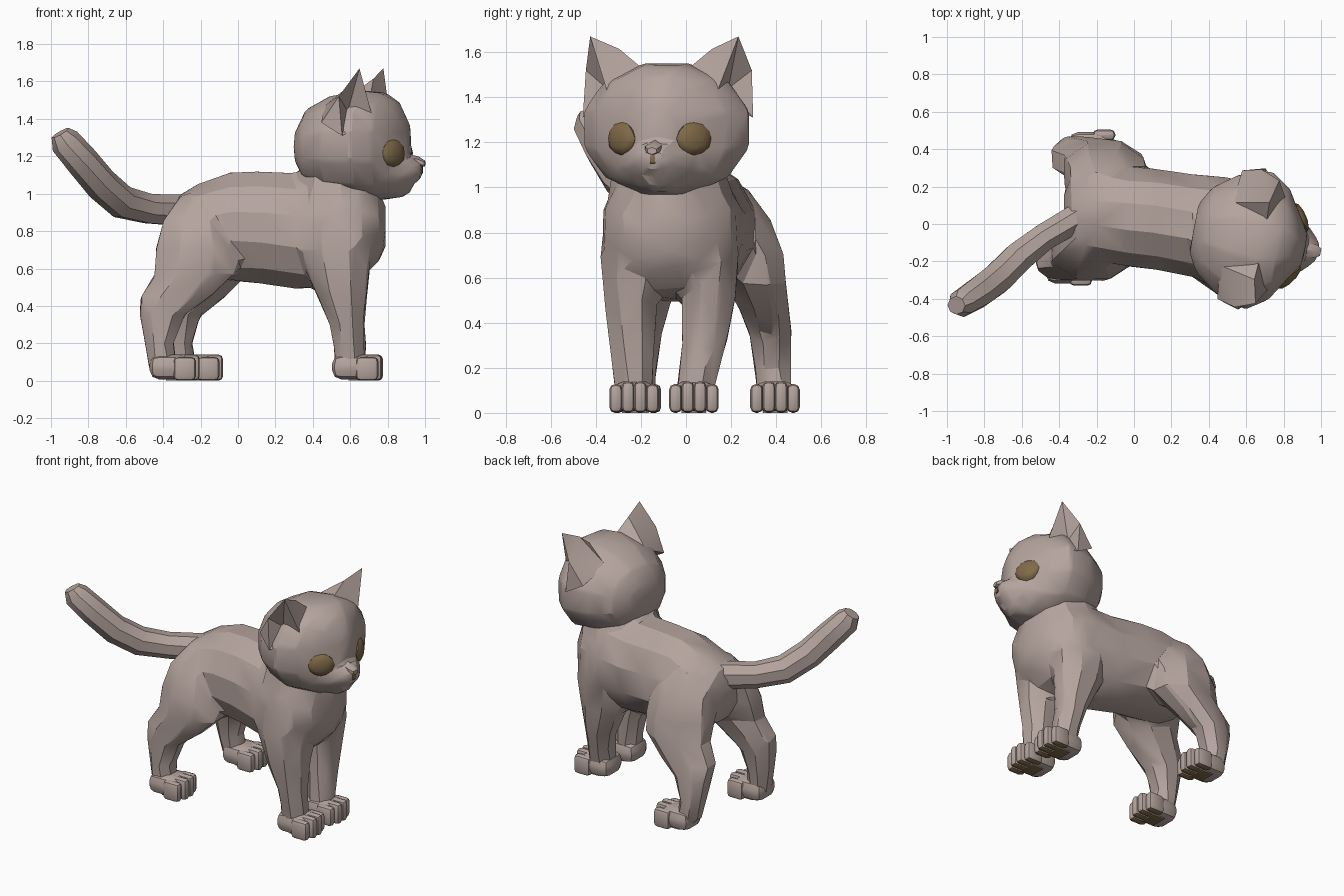
import bpy, bmesh, math
from mathutils import Vector, Matrix
from mathutils.bvhtree import BVHTree

if "Cube" in bpy.data.objects:
    bpy.data.objects.remove(bpy.data.objects["Cube"])


def material(name, rgb):
    m = bpy.data.materials.new(name)
    m.diffuse_color = (*rgb, 1)
    m.use_nodes = True
    m.node_tree.nodes["Principled BSDF"].inputs["Base Color"].default_value = m.diffuse_color
    return m


FUR = material("warm grey fur", (0.46, 0.37, 0.34))
GOLD = material("golden brown", (0.22, 0.145, 0.065))
X, Y, Z = Vector((1, 0, 0)), Vector((0, 1, 0)), Vector((0, 0, 1))
HEAD = Matrix.Translation((0.63, -0.08, 1.25)) @ Matrix.Rotation(math.radians(-11), 4, 'Z')


def finish(name, bm, mats=(FUR,), matrix=None, angle=37, fuse=None):
    """Turn a bmesh into an object; fuse = (voxel, ratio) melts parts into one faceted skin."""
    bmesh.ops.recalc_face_normals(bm, faces=bm.faces)
    if matrix:
        bm.transform(matrix)
    me = bpy.data.meshes.new(name)
    bm.to_mesh(me)
    bm.free()
    for m in mats:
        me.materials.append(m)
    ob = bpy.data.objects.new(name, me)
    bpy.context.collection.objects.link(ob)
    if fuse:
        rem = ob.modifiers.new("melt", 'REMESH')
        rem.mode, rem.voxel_size = 'VOXEL', fuse[0]
        smo = ob.modifiers.new("soften", 'SMOOTH')
        smo.factor, smo.iterations = 0.5, 5
        dec = ob.modifiers.new("facet", 'DECIMATE')
        dec.ratio = fuse[1]
        bpy.context.view_layer.update()
        me = bpy.data.meshes.new_from_object(ob.evaluated_get(bpy.context.evaluated_depsgraph_get()))
        ob.modifiers.clear()
        me.materials.clear()
        for m in mats:
            me.materials.append(m)
        ob.data = me
    bpy.ops.object.select_all(action='DESELECT')
    ob.select_set(True)
    bpy.context.view_layer.objects.active = ob
    bpy.ops.object.shade_smooth_by_angle(angle=math.radians(angle))
    return ob


def loft(bm, rings, n, u=None, v=None, power=2.0):
    """Skin rings (x, y, z, half_u, half_v); without u and v they follow the path."""
    loops = []
    grow = 1 / math.cos(math.pi / n)
    for i, (x, y, z, a, b) in enumerate(rings):
        c, uu, vv = Vector((x, y, z)), u, v
        if u is None:
            p, q = rings[max(i - 1, 0)], rings[min(i + 1, len(rings) - 1)]
            t = (Vector(q[:3]) - Vector(p[:3])).normalized()
            uu = t.cross(Z).normalized()
            vv = uu.cross(t)
        loop = []
        for k in range(n):
            w = 2 * math.pi * (k + 0.5) / n
            cs, sn = math.cos(w), math.sin(w)
            cs = math.copysign(abs(cs) ** (2 / power), cs) * grow
            sn = math.copysign(abs(sn) ** (2 / power), sn) * grow
            loop.append(bm.verts.new(c + uu * (a * cs) + vv * (b * sn)))
        loops.append(loop)
    for l0, l1 in zip(loops, loops[1:]):
        for k in range(n):
            j = (k + 1) % n
            bm.faces.new((l0[k], l0[j], l1[j], l1[k]))
    bm.faces.new(loops[0])
    bm.faces.new(loops[-1])


def block(bm, centre, size, bevel):
    mat = Matrix.Translation(centre) @ Matrix.Diagonal((*size, 1))
    verts = bmesh.ops.create_cube(bm, size=1, matrix=mat)["verts"]
    edges = list({e for v in verts for e in v.link_edges})
    bmesh.ops.bevel(bm, geom=edges, offset=bevel, segments=2, affect='EDGES', profile=0.5)


# Torso and neck. Torso: x, centre y, half width, bottom z, top z
body = bmesh.new()
torso = [(-0.375, 0.07, 0.10, 0.72, 0.90), (-0.335, 0.07, 0.19, 0.63, 0.98),
         (-0.22, 0.06, 0.25, 0.56, 1.05), (-0.04, 0.04, 0.265, 0.535, 1.115),
         (0.12, 0.025, 0.27, 0.52, 1.12), (0.32, -0.01, 0.275, 0.49, 1.11),
         (0.50, -0.06, 0.31, 0.51, 1.13), (0.66, -0.08, 0.28, 0.55, 1.12),
         (0.755, -0.09, 0.19, 0.64, 1.02), (0.79, -0.09, 0.09, 0.72, 0.93)]
loft(body, [(x, y, (b + t) / 2, w, (t - b) / 2) for x, y, w, b, t in torso], 12, Y, Z)
loft(body, [(0.54, -0.07, 0.85, 0.22, 0.27), (0.54, -0.07, 0.98, 0.225, 0.265),
            (0.56, -0.08, 1.14, 0.23, 0.22)], 10, X, Y)

# Legs: z, x, half length, half width; each leg has its own sideways path
FRONT = [(0.98, 0.54, 0.10, 0.08), (0.86, 0.53, 0.17, 0.125), (0.70, 0.525, 0.19, 0.135),
         (0.50, 0.545, 0.145, 0.12), (0.30, 0.58, 0.09, 0.1), (0.16, 0.595, 0.083, 0.087),
         (0.05, 0.595, 0.08, 0.083)]
BACK = [(1.0, -0.22, 0.08, 0.07), (0.86, -0.22, 0.18, 0.135), (0.70, -0.22, 0.22, 0.155),
        (0.57, -0.23, 0.215, 0.135), (0.45, -0.335, 0.19, 0.11), (0.35, -0.405, 0.12, 0.095),
        (0.20, -0.42, 0.08, 0.083), (0.05, -0.40, 0.075, 0.08)]


def leg(name, rings, ys, shift, swing, heel):
    loft(body, [(x + shift + swing * (1 - z), y, z, a, b)
                for (z, x, a, b), y in zip(rings, ys)], 8, X, Y)
    # Paw: palm and four toes, golden pads underneath
    bm = bmesh.new()
    y = ys[-1]
    block(bm, (heel + 0.11, y, 0.073), (0.215, 0.195, 0.132), 0.05)
    for k in (-1.5, -0.5, 0.5, 1.5):
        inner = abs(k) < 1
        length, h = (0.14, 0.14) if inner else (0.12, 0.128)
        block(bm, (heel + 0.13 + length / 2, y + k * 0.054, h / 2), (length, 0.058, h), 0.025)
    block(bm, (heel + 0.135, y, 0.004), (0.09, 0.11, 0.008), 0.002)
    bm.normal_update()
    for f in bm.faces:
        if f.normal.z < -0.6 and f.calc_center_median().x > heel + 0.125:
            f.material_index = 1
    finish(name + "_paw", bm, (FUR, GOLD))


leg("front_right", FRONT, (-0.20, -0.23, -0.245, -0.245, -0.24, -0.235, -0.23), 0, 0, 0.50)
leg("front_left", FRONT, (0.06, 0.09, 0.10, 0.10, 0.08, 0.05, 0.035), 0, 0.01, 0.505)
leg("back_right", BACK, (-0.04, -0.10, -0.14, -0.17, -0.19, -0.20, -0.21, -0.22), 0, 0, -0.475)
leg("back_left", BACK, (0.20, 0.24, 0.28, 0.31, 0.35, 0.375, 0.385, 0.395), 0.045, 0.065, -0.35)
finish("body_and_legs", body, angle=24, fuse=(0.022, 0.03))

# Tail
bm = bmesh.new()
loft(bm, [(-0.26, 0.06, 0.91, 0.075, 0.085), (-0.48, -0.07, 0.92, 0.072, 0.078),
          (-0.62, -0.18, 0.955, 0.08, 0.085), (-0.73, -0.29, 1.05, 0.082, 0.085),
          (-0.83, -0.365, 1.17, 0.08, 0.083), (-0.925, -0.425, 1.28, 0.07, 0.078),
          (-0.95, -0.435, 1.325, 0.045, 0.05)], 8)
finish("tail", bm)

# Head with muzzle and chin, in its own turned frame: forward, left, up
bm = bmesh.new()
skull = [(-0.315, 0, 0.0, 0.13, 0.10), (-0.26, 0, 0.0, 0.23, 0.20), (-0.13, 0, 0.005, 0.325, 0.265),
         (0.04, 0, 0.01, 0.375, 0.29), (0.15, 0, 0.005, 0.30, 0.285), (0.23, 0, -0.01, 0.17, 0.25),
         (0.29, 0, -0.04, 0.08, 0.16)]
loft(bm, skull, 12, Y, Z, 2.1)
loft(bm, [(0.14, 0, -0.14, 0.22, 0.12), (0.25, 0, -0.135, 0.155, 0.095),
          (0.325, 0, -0.125, 0.09, 0.065), (0.36, 0, -0.12, 0.045, 0.045)], 10, Y, Z)
loft(bm, [(0.12, 0, -0.20, 0.15, 0.085), (0.25, 0, -0.205, 0.10, 0.065),
          (0.305, 0, -0.195, 0.05, 0.04)], 8, Y, Z)
head = finish("head", bm, matrix=HEAD, angle=22, fuse=(0.018, 0.035))
bm = bmesh.new()
bm.from_mesh(head.data)
bm.transform(HEAD.inverted())
surface = BVHTree.FromBMesh(bm)
bm.free()

# Nose and lip mark seated on the muzzle
bm = bmesh.new()
loft(bm, [(0.28, 0, -0.07, 0.03, 0.03), (0.345, 0, -0.08, 0.036, 0.024),
          (0.375, 0, -0.088, 0.02, 0.014)], 6, Y, Z)
finish("nose", bm, matrix=HEAD)
hit = surface.ray_cast(Vector((1, 0, -0.125)), -X)[0]
bm = bmesh.new()
block(bm, (hit.x + 0.001, 0, -0.125), (0.009, 0.024, 0.035), 0.002)
finish("lip_mark", bm, (GOLD,), HEAD)

for s, side in ((-1, "right"), (1, "left")):
    # Eye: flattened ball seated on the face, turned outwards
    loc = surface.ray_cast(Vector((1, s * 0.163, -0.033)), -X)[0]
    nor = Vector((0.82, s * 0.57, 0.05))
    bm = bmesh.new()
    bmesh.ops.create_icosphere(bm, subdivisions=2, radius=1)
    bm.transform(HEAD @ Matrix.Translation(loc) @ nor.to_track_quat('X', 'Z').to_matrix().to_4x4()
                 @ Matrix.Diagonal((0.03, 0.085, 0.074, 1)))
    finish(side + "_eye", bm, (GOLD,))

    # Ear: bulged pyramid with a hollow opening outwards
    bm = bmesh.new()
    tip, crest, inner, front, low, back, rim, rear, hollow = [
        bm.verts.new((f, s * l, u)) for f, l, u in (
            (0.085, 0.335, 0.42), (0.055, 0.21, 0.365), (0.06, 0.10, 0.275), (0.14, 0.24, 0.15),
            (0.0, 0.385, 0.06), (-0.12, 0.35, 0.13), (-0.02, 0.375, 0.27), (-0.14, 0.17, 0.22),
            (0.01, 0.275, 0.19))]
    for tri in ((tip, crest, front), (crest, inner, front), (tip, rim, crest), (crest, rim, rear),
                (crest, rear, inner), (rim, back, rear), (tip, front, hollow),
                (front, low, hollow), (low, back, rim), (low, rim, hollow),
                (rim, tip, hollow), (inner, rear, front), (rear, back, front), (back, low, front)):
        bm.faces.new(tri)
    finish(side + "_ear", bm, matrix=HEAD, angle=25)
